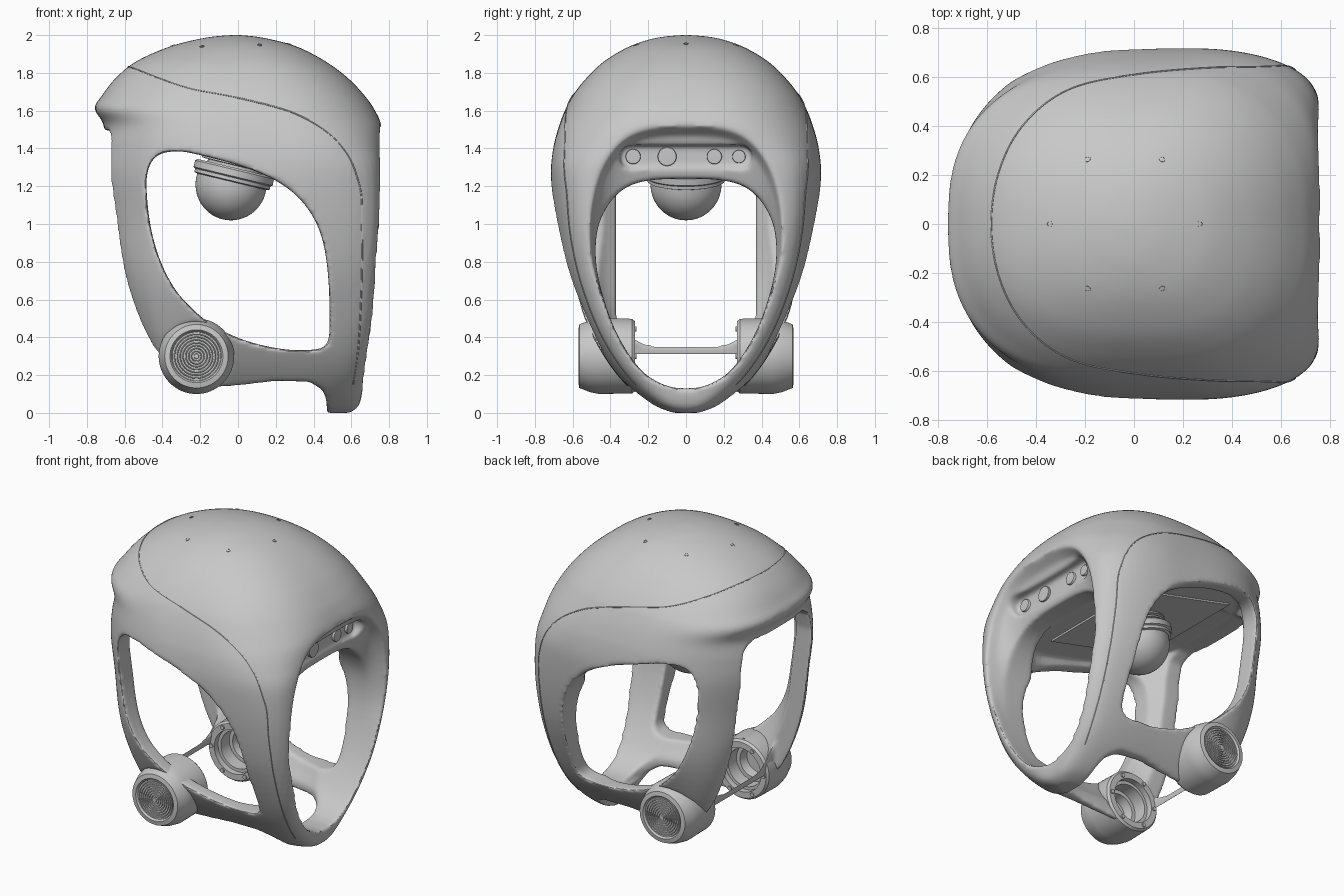
import bpy, bmesh, math
from mathutils import Vector
from mathutils.bvhtree import BVHTree

if "Cube" in bpy.data.objects:
    bpy.data.objects.remove(bpy.data.objects["Cube"])

TAU = 2 * math.pi
GREY = (.58, .58, .58, 1)
SHELL = bpy.data.materials.new("shell grey")
SHELL.use_nodes = True
SHELL.diffuse_color = GREY
SHELL.node_tree.nodes["Principled BSDF"].inputs["Base Color"].default_value = GREY


def spline(points, steps, closed=False):
    """Smooth curve through points of any dimension."""
    count, out = len(points), []
    pick = (lambda i: points[i % count]) if closed else (lambda i: points[min(max(i, 0), count - 1)])
    for i in range(count if closed else count - 1):
        for k in range(steps):
            t = k / steps
            out.append(tuple(
                b + t * ((c - a) + t * ((2 * a - 5 * b + 4 * c - d) + t * (3 * (b - c) + d - a))) / 2
                for a, b, c, d in zip(pick(i - 1), pick(i), pick(i + 1), pick(i + 2))))
    return out if closed else out + [tuple(points[-1])]


def loft(name, rings):
    """Closed solid bridging rings that share a point count."""
    bm = bmesh.new()
    loops = [[bm.verts.new(p) for p in ring] for ring in rings]
    size = len(loops[0])
    for low, high in zip(loops, loops[1:]):
        for i in range(size):
            j = (i + 1) % size
            bm.faces.new((low[i], low[j], high[j], high[i]))
    bm.faces.new(loops[0][::-1])
    bm.faces.new(loops[-1])
    bmesh.ops.recalc_face_normals(bm, faces=bm.faces)
    mesh = bpy.data.meshes.new(name)
    bm.to_mesh(mesh)
    bm.free()
    mesh.materials.append(SHELL)
    obj = bpy.data.objects.new(name, mesh)
    bpy.context.scene.collection.objects.link(obj)
    return obj


def lathe(name, profile, at=(0, 0, 0), turn=(0, 0, 0), sides=48):
    """Solid of revolution from (radius, height) pairs."""
    rings = [[(r * math.cos(TAU * k / sides), r * math.sin(TAU * k / sides), h)
              for k in range(sides)] for r, h in profile]
    obj = loft(name, rings)
    obj.location, obj.rotation_euler = at, turn
    return obj


def baked(obj):
    bpy.context.view_layer.update()
    graph = bpy.context.evaluated_depsgraph_get()
    mesh = bpy.data.meshes.new_from_object(obj.evaluated_get(graph))
    mesh.materials.clear()
    mesh.materials.append(SHELL)
    return mesh


# Outer form: height, back x, front x, half width, back and front squareness
ROWS = [
    (0, -.3, .59, .09, 5, 3), (.04, -.34, .64, .19, 5, 4),
    (.15, -.4, .665, .32, 5, 6), (.3, -.47, .69, .435, 5, 9),
    (.5, -.56, .72, .54, 4, 12), (.75, -.65, .745, .64, 3, 12),
    (1, -.715, .76, .693, 2.4, 12), (1.25, -.755, .765, .715, 2.3, 9),
    (1.4, -.74, .765, .703, 2.4, 5.5), (1.52, -.71, .76, .672, 2.6, 3.7),
    (1.61, -.76, .72, .637, 2.6, 3.1), (1.68, -.72, .67, .6, 2.5, 2.9),
    (1.77, -.65, .585, .53, 2.4, 2.7), (1.86, -.54, .465, .435, 2.3, 2.5),
    (1.94, -.36, .31, .3, 2.2, 2.3), (1.985, -.18, .14, .16, 2, 2),
    (2, -.05, .02, .03, 2, 2)]
LEVELS = spline(ROWS, 5)
AROUND = [TAU * k / 144 for k in range(144)]


def level_at(z):
    for low, high in zip(LEVELS, LEVELS[1:]):
        if z <= high[0]:
            t = max(0, (z - low[0]) / (high[0] - low[0]))
            return [a + t * (b - a) for a, b in zip(low, high)]
    return LEVELS[-1]


def outline_point(row, angle):
    """Rounded cross-section that narrows toward the face."""
    z, back, front, width, back_n, front_n = row
    c, s = math.cos(angle), math.sin(angle)
    reach, n = (front, front_n) if c >= 0 else (-back, back_n)
    r = (abs(c / reach) ** n + abs(s / width) ** n) ** (-1 / n)
    taper = 1 - .2 * width * (max(0, r * c - .25) / .5) ** 2
    return r * c, r * s * taper


shell = loft("head_shell", [[(*outline_point(row, a), row[0]) for a in AROUND] for row in LEVELS])


# Inner cavity under a sloping ceiling
def cavity_point(t, angle):
    x = y = 0
    for _ in range(4):
        z = t * (1.36 - .24 * x)
        _, back, _, width, n, _ = level_at(z)
        x, y = outline_point((z, back + .1, .48, max(width - .1, .28), n, 4), angle)
    return x, y, t * (1.36 - .24 * x)


cavity = loft("cavity_cutter", [[cavity_point(.08 + .92 * k / 20, a) for a in AROUND] for k in range(21)])

# Side windows, cut straight through both sides
window = spline([(-.48, 1.27), (-.43, 1.36), (-.32, 1.385), (-.18, 1.36), (.02, 1.305), (.19, 1.235),
                 (.33, 1.13), (.43, .97), (.475, .75), (.485, .45), (.465, .36), (.4, .335),
                 (.26, .335), (.1, .365), (-.03, .41), (-.15, .475), (-.24, .55), (-.33, .65),
                 (-.405, .79), (-.455, .95), (-.48, 1.12)], 5, True)
side_cut = loft("window_cutter", [[(x, y, z) for x, z in window] for y in (-1, 1)])

# Underside of the jaw behind the chin
under = [(-1, -.3), (.47, -.3), (.47, .06), (.45, .12), (.38, .165), (.2, .17),
         (0, .145), (-.2, .13), (-.32, .3), (-1, .3)]
under_cut = loft("underside_cutter", [[(x, y, z) for x, z in under] for y in (-1, 1)])

# Open back between the rear struts
arch = [(-.37, -.2), (-.37, 1.32), (-.34, 1.44), (-.26, 1.495)]
arch += [(-y, z) for y, z in reversed(arch)]
back_cut = loft("back_cutter", [[(x, y, z) for y, z in arch] for x in (-1, -.4)])

# Face opening that flares outward into a brow
half = [(0, 1.24), (.2, 1.23), (.33, 1.185), (.425, 1.08), (.475, .93), (.465, .72),
        (.38, .45), (.25, .24), (.12, .15), (0, .13)]
face = spline(half + [(-y, z) for y, z in half[-2:0:-1]], 5, True)


def flared(x, widen, rise):
    return [(x, y * (1 + widen * min(1, max(0, (z - .6) / .5))), z + rise * max(0, (z - .9) / .33))
            for y, z in face]


face_cut = loft("face_cutter", [flared(.3, 0, 0), flared(.62, 0, 0), flared(.69, .06, .22), flared(.8, .14, .3)])

# Recessed slot in the brow
slot = []
for side in (1, -1):
    for k in range(13):
        a = math.pi * (k / 12 - .5)
        slot.append((side * (.29 + .062 * math.cos(a)), 1.355 + side * .062 * math.sin(a)))
slot_cut = loft("slot_cutter", [[(x, y, z) for y, z in slot] for x in (.62, .9)])

# Clear space inside the ear pods
pod_cut = lathe("pod_cutter", [(.175, -1), (.175, 1)], (-.22, 0, .3), (math.pi / 2, 0, 0))

# Cut the shell, then round every edge softly
cutters = [cavity, side_cut, under_cut, back_cut, face_cut, slot_cut, pod_cut]
for cutter in cutters:
    cutter.hide_render = True
    cut = shell.modifiers.new(cutter.name, "BOOLEAN")
    cut.operation, cut.solver, cut.object = "DIFFERENCE", "EXACT", cutter
remesh = shell.modifiers.new("even_surface", "REMESH")
remesh.mode, remesh.voxel_size = "VOXEL", .011
soften = shell.modifiers.new("soft_edges", "SMOOTH")
soften.factor, soften.iterations = .5, 16
result = baked(shell)
shell.modifiers.clear()
shell.data = result
for cutter in cutters:
    bpy.data.objects.remove(cutter)
surface = BVHTree.FromPolygons([v.co for v in result.vertices], [p.vertices[:] for p in result.polygons])

# Crown panel seam laid flush on the shell
run = [(-.58, 0, 1.83), (-.53, .22, 1.8), (-.42, .4, 1.75), (-.25, .53, 1.7), (0, .595, 1.66),
       (.3, .61, 1.57), (.52, .615, 1.42), (.63, .61, 1.2), (.65, .6, .95), (.65, .55, .7),
       (.64, .44, .4), (.62, .28, .13)]
curve = bpy.data.curves.new("crown_seam", "CURVE")
curve.dimensions, curve.bevel_depth, curve.bevel_resolution = "3D", .004, 1
path = [surface.find_nearest(Vector(p))[0] for p in spline([(x, -y, z) for x, y, z in run[:0:-1]] + run, 10)]
line = curve.splines.new("POLY")
line.points.add(len(path) - 1)
for point, co in zip(line.points, path):
    point.co = (*co, 1)
guide = bpy.data.objects.new("seam_guide", curve)
bpy.context.scene.collection.objects.link(guide)
bpy.context.scene.collection.objects.link(bpy.data.objects.new("crown_seam", baked(guide)))
bpy.data.objects.remove(guide)

# Small fastener caps on the crown
for x, y in [(-.19, .265), (-.19, -.265), (.115, .265), (.115, -.265), (-.345, 0), (.27, 0)]:
    spot, normal, _, _ = surface.ray_cast(Vector((x, y, 3)), Vector((0, 0, -1)))
    if spot:
        lathe("crown_fastener", [(.013, -.006), (.013, .003), (.008, .003), (.008, -.002)], spot,
              normal.to_track_quat("Z", "Y").to_euler(), 16)

# Brow lamps
for y, r in [(-.28, .04), (-.1, .05), (.15, .04), (.28, .035)]:
    lathe("brow_lamp", [(r, -.03), (r, .012), (r * .95, .015), (.001, .016)],
          (.62, y, 1.357), (0, math.pi / 2, 0), 32)

# Round ear pods with grilles, open on the inside
pod = [(.001, .46), (.09, .46), (.1, .4), (.125, .4), (.125, .31), (.145, .31), (.145, .27),
       (.185, .27), (.197, .285), (.2, .46), (.19, .51), (.168, .565), (.14, .57), (.132, .56), (.001, .56)]
grille = [(.001, .55), (.001, .568)]
for k in range(8):
    r = .012 + .015 * k
    grille += [(r, .568), (r + .002, .562), (r + .011, .562), (r + .013, .568)]
grille += [(.13, .568), (.13, .55)]
for side in (1, -1):
    turn = (-side * math.pi / 2, 0, 0)
    lathe("ear_pod", pod, (-.22, 0, .3), turn, 64)
    lathe("ear_grille", grille, (-.22, 0, .3), turn, 64)
    lathe("pod_latch", [(.025, .3), (.025, .5), (.02, .51)], (-.22, 0, .475), turn, 20)
    for k in range(6):
        a = TAU * k / 6
        lathe("pod_screw", [(.014, .262), (.014, .28)],
              (-.22 + .166 * math.cos(a), 0, .3 + .166 * math.sin(a)), turn, 12)

# Ceiling plate and tilted camera ball
tilt = (0, math.radians(13.5), 0)
plate = [(-.4, -.4), (.36, -.4), (.36, .4), (-.4, .4)]
cover = loft("ceiling_plate", [[(x, y, h) for x, y in plate] for h in (-.008, .03)])
cover.location, cover.rotation_euler = (-.03, 0, 1.364), tilt
ball = [(.001, .14), (.15, .14), (.15, .04), (.205, .04), (.215, .03), (.215, -.005), (.205, -.012),
        (.205, -.03), (.188, -.035)]
ball += [(.188 * math.cos(a), -.05 - .19 * math.sin(a)) for a in [math.pi / 2 * k / 16 for k in range(16)]]
lathe("camera_ball", ball + [(.001, -.24)], (-.025, 0, 1.258), tilt, 64)
for h in (.06, .085, .11):
    lathe("mount_rib", [(.14, h - .008), (.185, h - .005), (.185, h + .005), (.14, h + .008)],
          (-.025, 0, 1.258), tilt)

# Smooth shading with crisp edges
for obj in bpy.context.scene.objects:
    obj.select_set(obj.type == "MESH")
bpy.context.view_layer.objects.active = shell
bpy.ops.object.shade_smooth_by_angle(angle=math.radians(35))
shell.data.shade_smooth()
